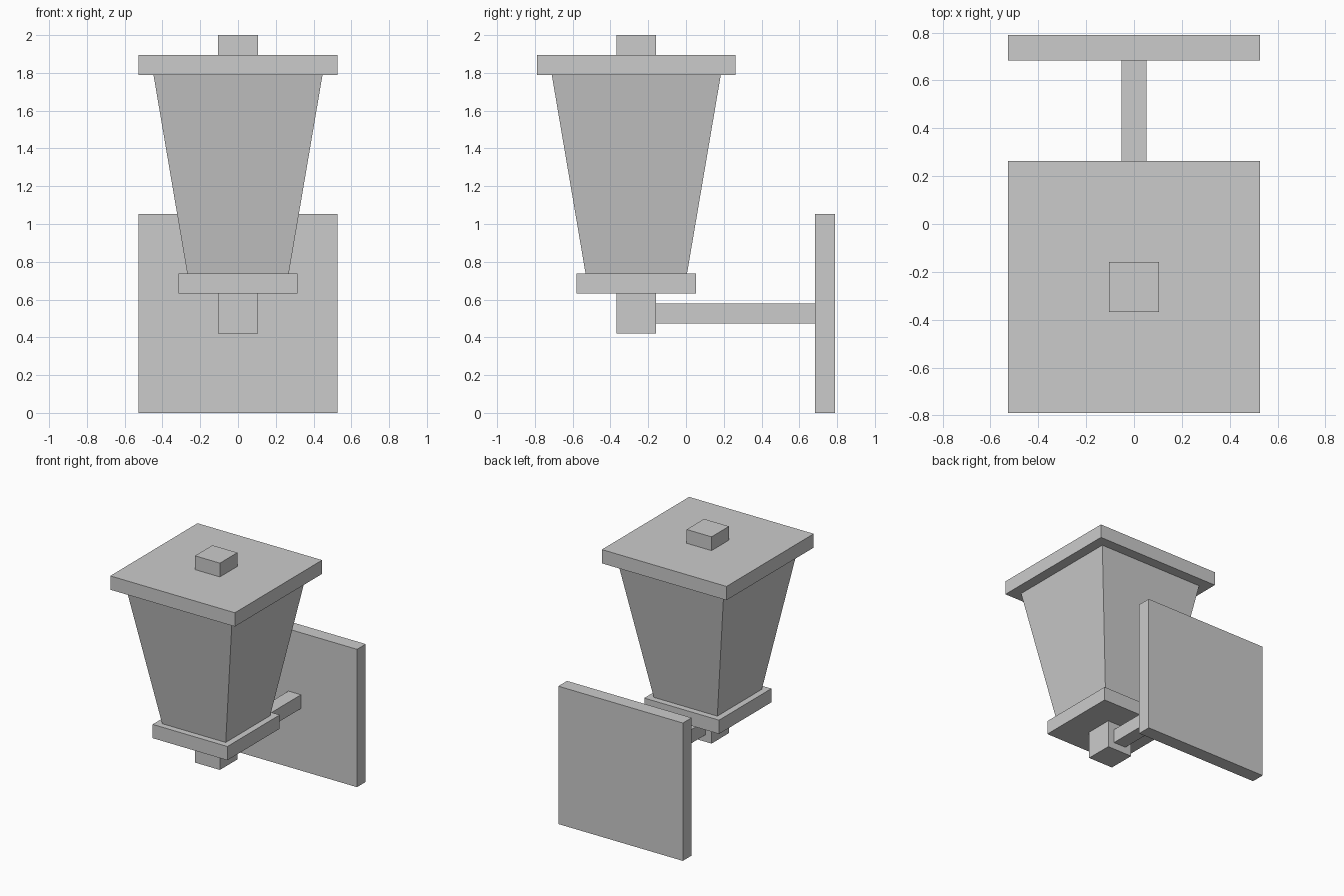
import bpy
import bmesh
from mathutils import Vector

cube = bpy.data.objects.get("Cube")
if cube:
    bpy.data.objects.remove(cube, do_unlink=True)

U = 2 / 19            # one module of the design
LAMP_Y = -2.5 * U     # centre line of the lantern

grey = bpy.data.materials.new("light_grey")
grey.use_nodes = True
colour = (0.6, 0.6, 0.6, 1)
grey.diffuse_color = colour
grey.node_tree.nodes["Principled BSDF"].inputs["Base Color"].default_value = colour


def block(name, size, centre, top_scale=1.0):
    """Flat-shaded box, optionally widening towards the top."""
    bm = bmesh.new()
    bmesh.ops.create_cube(bm, size=1)
    for v in bm.verts:
        scale = top_scale if v.co.z > 0 else 1.0
        v.co.x *= size[0] * scale
        v.co.y *= size[1] * scale
        v.co.z *= size[2]
    mesh = bpy.data.meshes.new(name)
    bm.to_mesh(mesh)
    bm.free()
    mesh.materials.append(grey)
    obj = bpy.data.objects.new(name, mesh)
    obj.location = Vector(centre)
    bpy.context.collection.objects.link(obj)
    return obj


def lamp_block(name, width, bottom, height, top_scale=1.0):
    """Square part stacked on the lantern's centre line, in modules."""
    return block(name, (width * U, width * U, height * U),
                 (0, LAMP_Y, (bottom + height / 2) * U), top_scale)


# Wall mount and arm
block("wall_plate", (10 * U, U, 10 * U), (0, 7 * U, 5 * U))
block("support_arm", (U, 8 * U, U), (0, 2.5 * U, 5 * U))

# Lantern, from bottom to top
lamp_block("bottom_knob", 2, 4, 2)
lamp_block("lantern_base", 6, 6, 1)
lamp_block("lantern_body", 5.1, 7, 10, top_scale=8.5 / 5.1)
lamp_block("lantern_cap", 10, 17, 1)
lamp_block("top_finial", 2, 18, 1)
